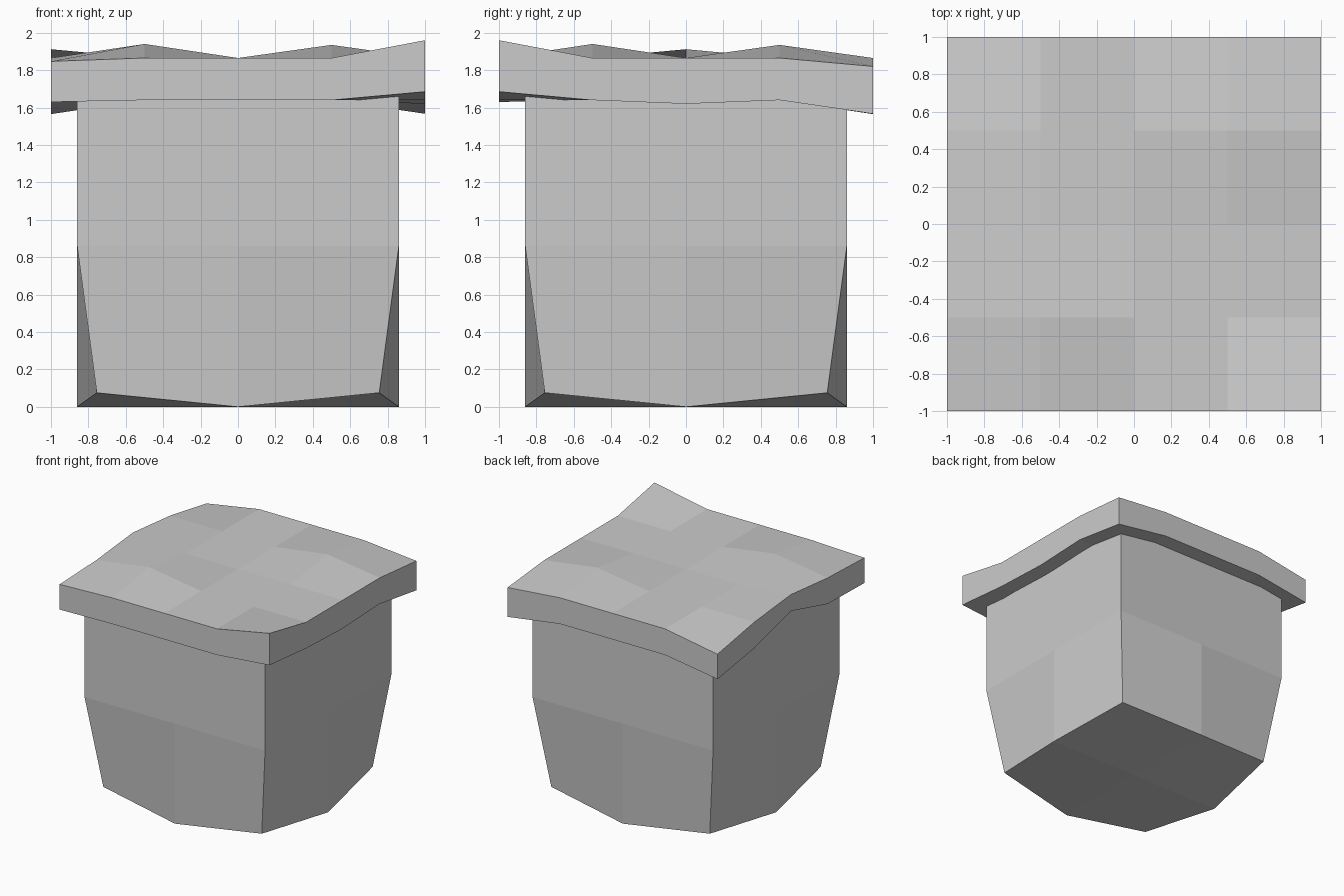
import bpy, bmesh

if "Cube" in bpy.data.objects:
    bpy.data.objects.remove(bpy.data.objects["Cube"])


def make_object(name, bm):
    bmesh.ops.recalc_face_normals(bm, faces=bm.faces)
    mesh = bpy.data.meshes.new(name)
    bm.to_mesh(mesh)
    bm.free()
    obj = bpy.data.objects.new(name, mesh)
    bpy.context.collection.objects.link(obj)
    return obj


# Earth block: once-subdivided cube with its bottom corners pulled in
bm = bmesh.new()
bmesh.ops.create_cube(bm, size=2)
bmesh.ops.subdivide_edges(bm, edges=bm.edges[:], cuts=1, use_grid_fill=True)
for v in bm.verts:
    level = round(v.co.z)
    corner = abs(v.co.x) > 0.5 and abs(v.co.y) > 0.5
    half, z = 0.86, {-1: 0.0, 0: 0.86, 1: 1.74}[level]
    if level == -1 and corner:
        half, z = 0.755, 0.075
    v.co = (v.co.x * half, v.co.y * half, z)
make_object("earth_block", bm)

# Ground slab: 4 x 4 grid, uneven heights on top and below
TOP, BOTTOM = 1.865, 1.64
top_heights = {(-2, -2): 1.847, (2, -2): 1.96, (2, 2): 1.82, (-2, 2): 1.78,
               (-2, 0): 1.912, (-1, -1): 1.94, (1, 1): 1.935}
bottom_heights = {(-2, -2): 1.63, (2, -2): 1.685, (2, 2): 1.567, (-2, 2): 1.565,
                  (2, 0): 1.62, (-2, 0): 1.77}
bm = bmesh.new()
bmesh.ops.create_grid(bm, x_segments=4, y_segments=4, size=1)
lower = set(bm.verts)
result = bmesh.ops.extrude_face_region(bm, geom=bm.faces[:], use_keep_orig=True)
upper = {g for g in result["geom"] if isinstance(g, bmesh.types.BMVert)}
for verts, base, heights in ((lower, BOTTOM, bottom_heights), (upper, TOP, top_heights)):
    for v in verts:
        key = (round(v.co.x * 2), round(v.co.y * 2))
        v.co.z = heights.get(key, base)
make_object("ground_slab", bm)
